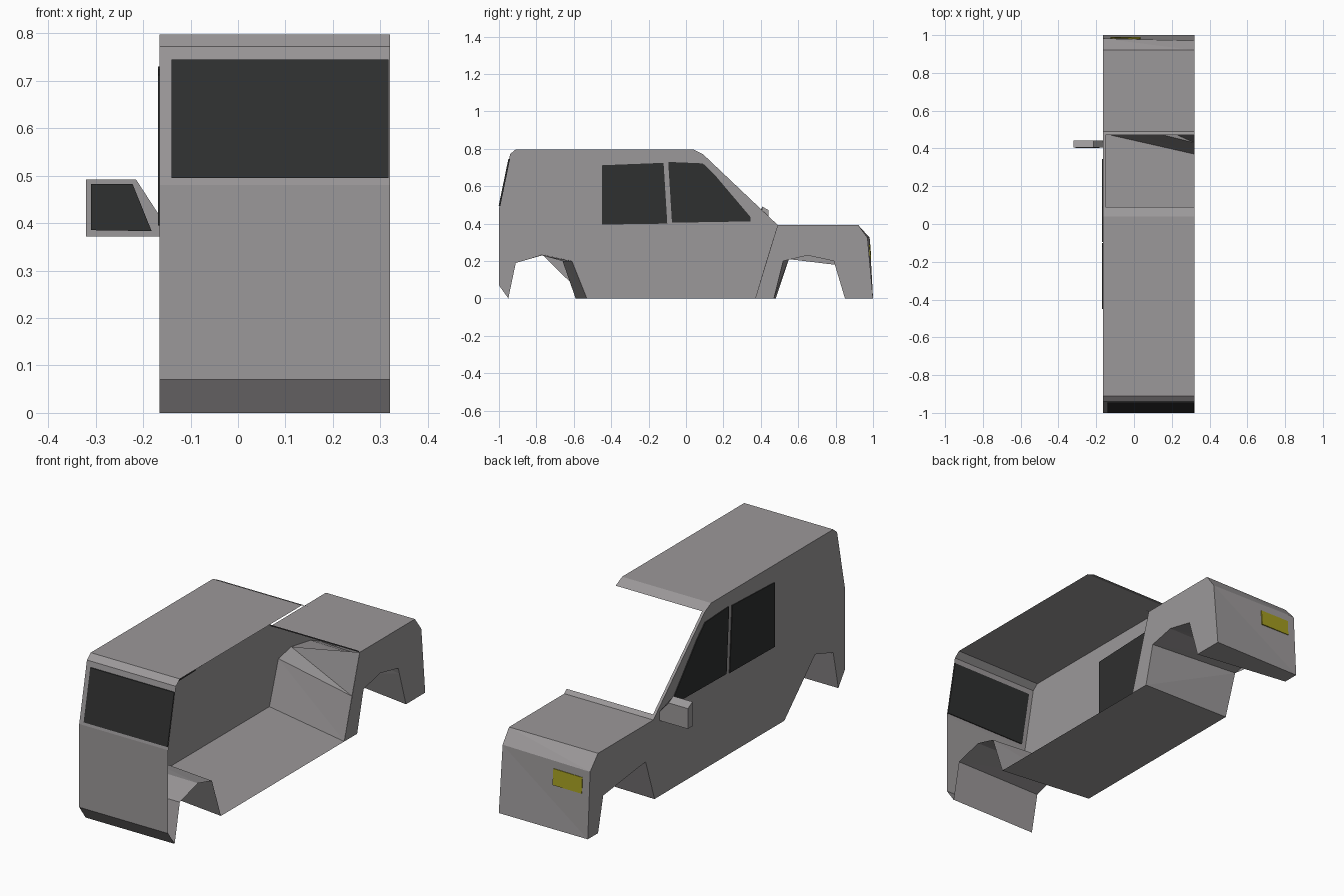
import bpy, bmesh
from mathutils import Vector

if "Cube" in bpy.data.objects:
    bpy.data.objects.remove(bpy.data.objects["Cube"])

WALL, CUT = -0.165, 0.32   # outer side wall and the open cut plane


def material(name, rgb):
    m = bpy.data.materials.new(name)
    m.diffuse_color = (*rgb, 1)
    m.use_nodes = True
    m.node_tree.nodes["Principled BSDF"].inputs["Base Color"].default_value = m.diffuse_color
    return m


GREY = material("body_grey", (0.33, 0.315, 0.32))
DARK = material("window_dark", (0.028, 0.029, 0.029))
YELLOW = material("lamp_yellow", (0.36, 0.33, 0.015))


def finish(name, bm, mat):
    bmesh.ops.recalc_face_normals(bm, faces=bm.faces[:])
    me = bpy.data.meshes.new(name)
    bm.to_mesh(me)
    bm.free()
    me.materials.append(mat)
    ob = bpy.data.objects.new(name, me)
    bpy.context.collection.objects.link(ob)
    return ob


def loft(name, near, far=None, x0=CUT, x1=WALL):
    """Sheet between a (y, z) path at x0 and a matching path at x1."""
    bm = bmesh.new()
    a = [bm.verts.new((x0, *p)) for p in near]
    b = [bm.verts.new((x1, *p)) for p in (far or near)]
    for i in range(len(a) - 1):
        bm.faces.new((a[i], b[i], b[i + 1]))
        bm.faces.new((a[i], b[i + 1], a[i + 1]))
    bmesh.ops.dissolve_limit(bm, angle_limit=0.01, verts=bm.verts[:], edges=bm.edges[:])
    return finish(name, bm, GREY)


def panel(name, x, pts):
    bm = bmesh.new()
    bm.faces.new([bm.verts.new((x, *p)) for p in pts])
    bmesh.ops.triangulate(bm, faces=bm.faces[:])
    return finish(name, bm, GREY)


def prism(name, pts, depth, mat):
    """Closed slab: polygon pts pushed half of depth to either side."""
    bm = bmesh.new()
    d = Vector(depth) / 2
    a = [bm.verts.new(Vector(p) - d) for p in pts]
    b = [bm.verts.new(Vector(p) + d) for p in pts]
    bm.faces.new(a)
    bm.faces.new(b[::-1])
    n = len(a)
    for i in range(n):
        bm.faces.new((a[i], b[i], b[(i + 1) % n], a[(i + 1) % n]))
    return finish(name, bm, mat)


# Wheel arch curves, at the cut plane and at the outer wall
rear_near = [(-.95, 0), (-.91, .19), (-.77, .23), (-.66, .20), (-.59, 0)]
rear_far = [(-.95, 0), (-.91, .19), (-.77, .235), (-.61, .20), (-.53, 0)]
front_near = [(.47, 0), (.52, .20), (.65, .23), (.79, .20), (.85, 0)]
front_far = [(.48, 0), (.55, .21), (.65, .23), (.80, .205), (.88, .17), (.92, 0)]
nose_near = [(.49, .393), (.92, .393), (.97, .325), (1, 0)]
nose_far = [(.49, .393), (.92, .393), (.982, .325), (1, 0)]
rear_top = [(-.95, 0), (-1, .07), (-1, .48), (-.94, .772), (-.91, .797),
            (.04, .797), (.09, .772)]

# Outer side wall
panel("side_wall", WALL, rear_top + nose_far + front_far[::-1] + rear_far[:0:-1])

# Rear, roof, hood and nose skins
loft("rear_and_roof", rear_top)
loft("hood_and_nose", nose_near + [(.85, 0)], nose_far + [(.92, 0)])
loft("hood_rear_lip", [(.49, .393), (.472, .41)])
loft("windscreen_pillar", [(.09, .772), (.49, .393)], x0=WALL + .014)

# Wheel wells, floor and inner bulkhead
loft("rear_wheel_well", rear_near, rear_far)
loft("front_wheel_well", front_near[:4] + [(.80, .17), (.85, 0)], front_far)
loft("floor", [(-.59, 0), (.37, 0)], [(-.53, 0), (.48, 0)])
loft("bulkhead", [(.37, 0), (.43, .20), (.49, .393)],
     [(.48, 0), (.55, .21), (.65, .23)])
loft("bulkhead_underside", [(.37, 0), (.47, 0)], [(.48, 0), (.481, 0)])
panel("engine_bay_side", CUT, [(.37, 0)] + nose_near + front_near[::-1])

# Side windows
for name, pts in (
    ("rear_side_window", [(-.45, .395), (-.45, .712), (-.12, .725), (-.10, .40)]),
    ("front_side_window", [(-.075, .405), (-.095, .73), (.09, .722), (.15, .665),
                           (.345, .435), (.345, .412)]),
):
    prism(name, [(WALL, *p) for p in pts], (.008, 0, 0), DARK)

# Rear window lying on the sloped rear face
prism("rear_window", [(-.14, -.997, .495), (.317, -.997, .495),
                      (.317, -.9455, .745), (-.14, -.9455, .745)], (0, .009, 0), DARK)

# Headlight on the nose
prism("headlight", [(-.125, .986, .21), (.035, .985, .21),
                    (.035, .978, .288), (-.125, .981, .288)], (0, .009, 0), YELLOW)

# Side mirror with its glass
outline = [(-.32, .372), (-.32, .492), (-.215, .492), (-.165, .415), (-.165, .372)]
mirror = prism("side_mirror", [(x, .424, z) for x, z in outline], (0, .036, 0), GREY)
for v in mirror.data.vertices:          # slope the top of the front side
    if v.co.y > .43 and v.co.z > .45:
        v.co.z -= .02
glass = [(-.31, .385), (-.31, .482), (-.222, .482), (-.182, .383)]
prism("mirror_glass", [(x, .405, z) for x, z in glass], (0, .006, 0), DARK)
